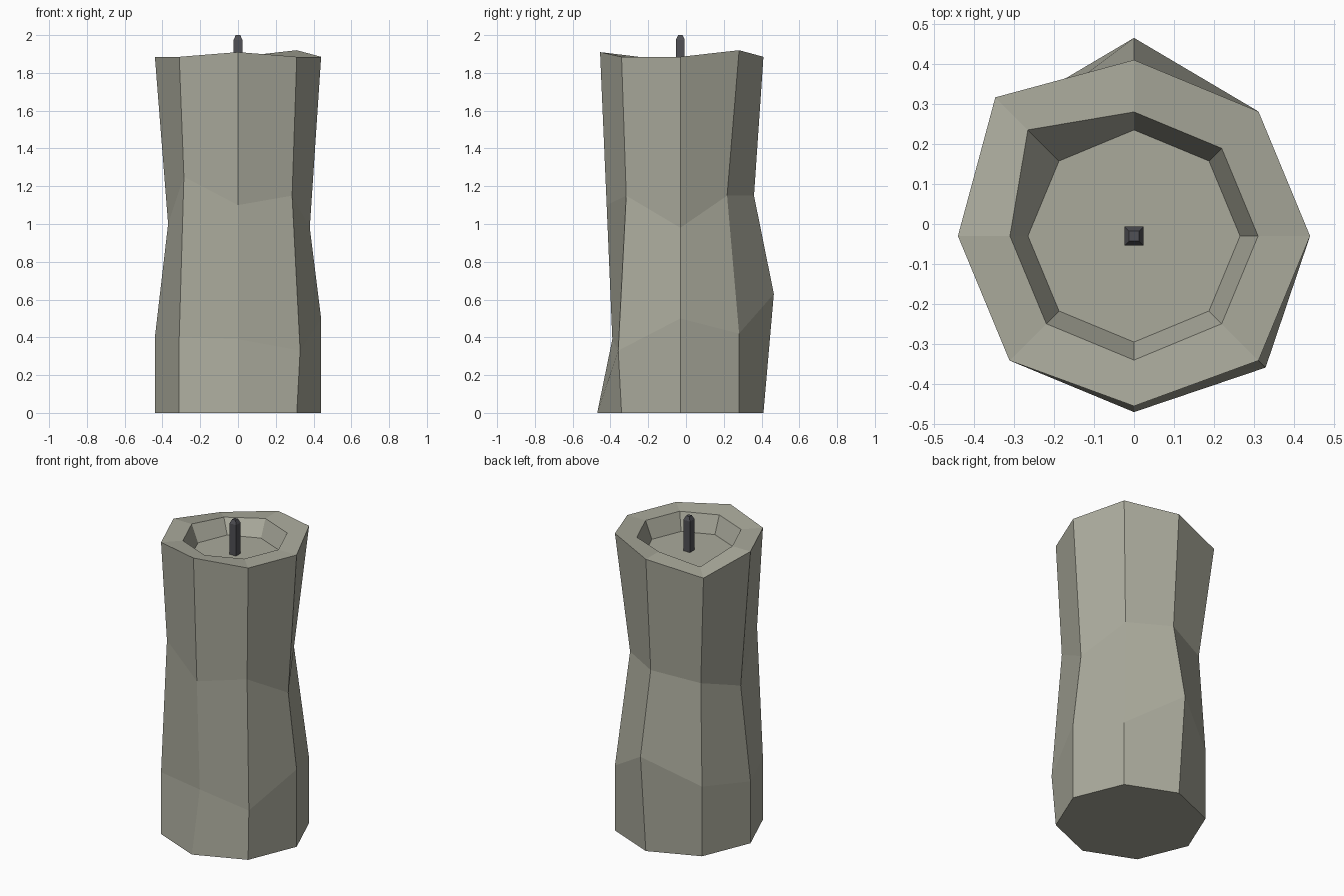
import bpy, bmesh
from math import cos, sin, radians

if "Cube" in bpy.data.objects:
    bpy.data.objects.remove(bpy.data.objects["Cube"])

CY = -0.03  # axis of the candle in y


def material(name, rgb):
    m = bpy.data.materials.new(name)
    m.diffuse_color = (*rgb, 1)
    m.use_nodes = True
    m.node_tree.nodes["Principled BSDF"].inputs["Base Color"].default_value = m.diffuse_color
    return m


def loft(name, rings, mat):
    """Join rings of points with quads and cap both ends."""
    bm = bmesh.new()
    vs = [[bm.verts.new(p) for p in ring] for ring in rings]
    n = len(vs[0])
    for a, b in zip(vs, vs[1:]):
        for i in range(n):
            j = (i + 1) % n
            bm.faces.new((a[i], a[j], b[j], b[i]))
    bm.faces.new(vs[0][::-1])
    bm.faces.new(vs[-1])
    bmesh.ops.recalc_face_normals(bm, faces=bm.faces)
    me = bpy.data.meshes.new(name)
    bm.to_mesh(me)
    bm.free()
    me.materials.append(mat)
    ob = bpy.data.objects.new(name, me)
    bpy.context.collection.objects.link(ob)
    return ob


def ring(rz, start=0):
    """Ring of points from (radius, height) pairs, evenly spaced in angle."""
    step = 360 / len(rz)
    return [(r * cos(radians(start + i * step)),
             CY + r * sin(radians(start + i * step)), z)
            for i, (r, z) in enumerate(rz)]


# Uneven eight-sided candle body: rings from the foot to the sunken top
foot = [(0.44, 0)] * 8
low = [(.44, .5), (.44, .42), (.495, .63), (.44, .45),
       (.44, .4), (.44, .4), (.36, .39), (.465, .33)]
waist = [(.38, .98), (.35, 1.15), (.39, 1.15), (.40, 1.1),
         (.37, 1.0), (.405, 1.25), (.39, 1.1), (.405, 1.15)]
rim = [(.44, 1.885), (.44, 1.92), (.44, 1.885), (.49, 1.82),
       (.44, 1.885), (.44, 1.885), (.425, 1.91), (.44, 1.885)]
lip = [(.31, 1.885)] * 8
lip[3] = (.375, 1.84)
pool = [(.265, 1.775)] * 8
loft("candle_body", [ring(r) for r in (foot, low, waist, rim, lip, pool)],
     material("wax", (.4, .4, .33)))

# Square wick with a chamfered tip
wick = [(.033, 1.76), (.033, 1.975), (.017, 2.0)]
loft("wick", [ring([p] * 4, 45) for p in wick], material("wick_dark", (.08, .08, .09)))
